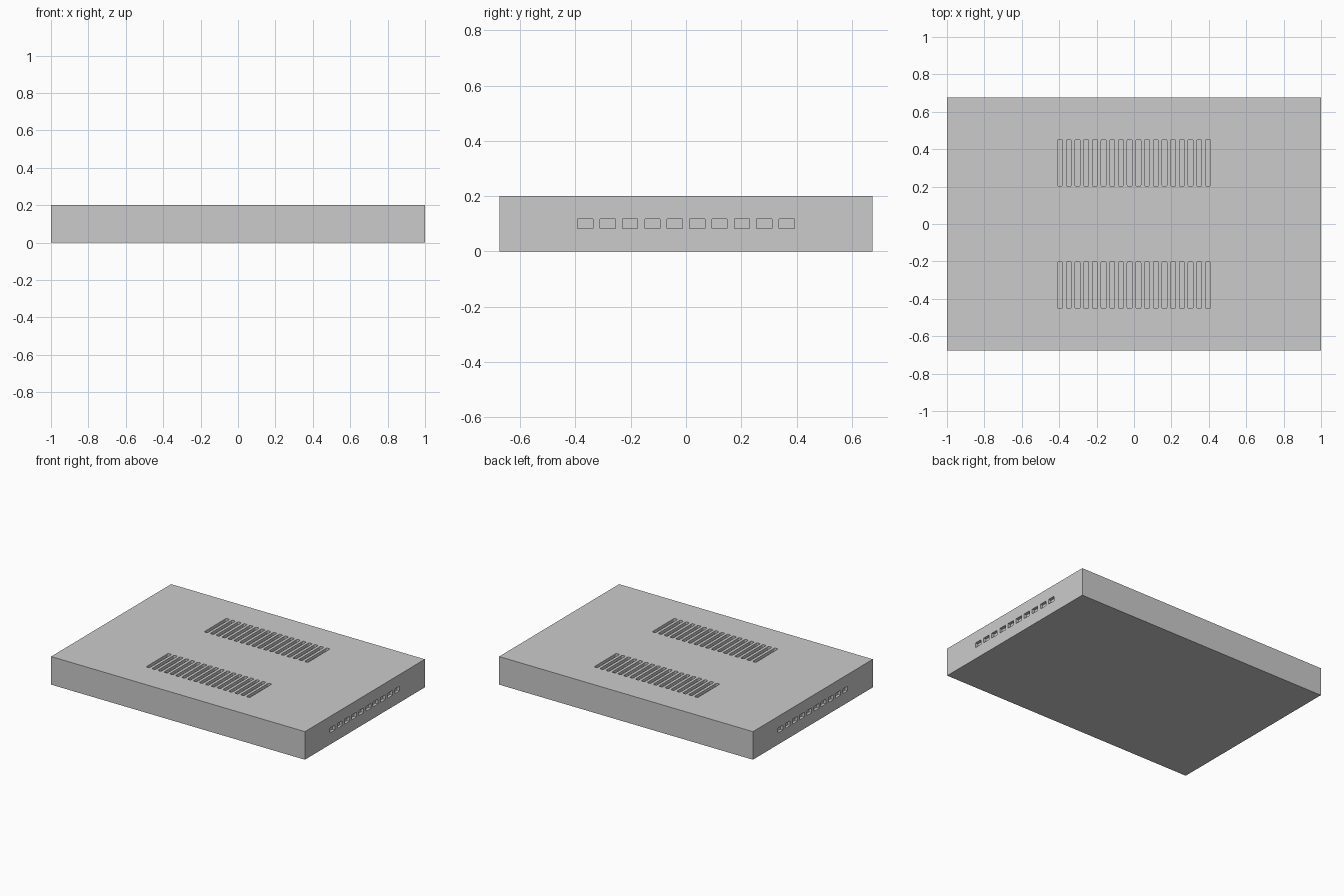
import bpy, bmesh, math

if "Cube" in bpy.data.objects:
    bpy.data.objects.remove(bpy.data.objects["Cube"])

W, D, H = 2.0, 1.35, 0.2
DEPTH = 0.02          # recess depth of slots and ports


def finish(bm, name):
    bmesh.ops.recalc_face_normals(bm, faces=bm.faces)
    mesh = bpy.data.meshes.new(name)
    bm.to_mesh(mesh)
    bm.free()
    obj = bpy.data.objects.new(name, mesh)
    bpy.context.collection.objects.link(obj)
    return obj


def add_box(bm, centre, size):
    verts = bmesh.ops.create_cube(bm, size=1)["verts"]
    bmesh.ops.scale(bm, vec=size, verts=verts)
    bmesh.ops.translate(bm, vec=centre, verts=verts)


def add_slot(bm, cx, cy, w, l, r, z0, z1):
    # rounded-rectangle prism
    pts = []
    for i, (sx, sy) in enumerate([(1, 1), (-1, 1), (-1, -1), (1, -1)]):
        for k in range(4):
            a = math.radians(90 * i + 30 * k)
            pts.append((cx + sx * (w / 2 - r) + r * math.cos(a),
                        cy + sy * (l / 2 - r) + r * math.sin(a)))
    low = [bm.verts.new((x, y, z0)) for x, y in pts]
    face = bm.faces.new(low)
    ext = bmesh.ops.extrude_face_region(bm, geom=[face])["geom"]
    top = [g for g in ext if isinstance(g, bmesh.types.BMVert)]
    bmesh.ops.translate(bm, vec=(0, 0, z1 - z0), verts=top)


# main slab
bm = bmesh.new()
add_box(bm, (0, 0, H / 2), (W, D, H))
case = finish(bm, "case")

# two rows of vent slots in the top, a row of ports in each side
bm = bmesh.new()
for side in (-1, 1):
    for i in range(18):
        add_slot(bm, (i - 8.5) * 0.0465, side * 0.327, 0.026, 0.252, 0.008,
                 H - DEPTH, H + 0.05)
    for i in range(10):
        add_box(bm, (side * (W / 2 - DEPTH + 0.05), (i - 4.5) * 0.081, 0.1),
                (0.1, 0.055, 0.034))
cutter = finish(bm, "recess_cutter")
cutter.hide_render = True

# cut the recesses
mod = case.modifiers.new("recesses", "BOOLEAN")
mod.operation = "DIFFERENCE"
mod.solver = "EXACT"
mod.object = cutter
bpy.context.view_layer.objects.active = case
case.select_set(True)
bpy.ops.object.modifier_apply(modifier=mod.name)
bpy.data.objects.remove(cutter)
